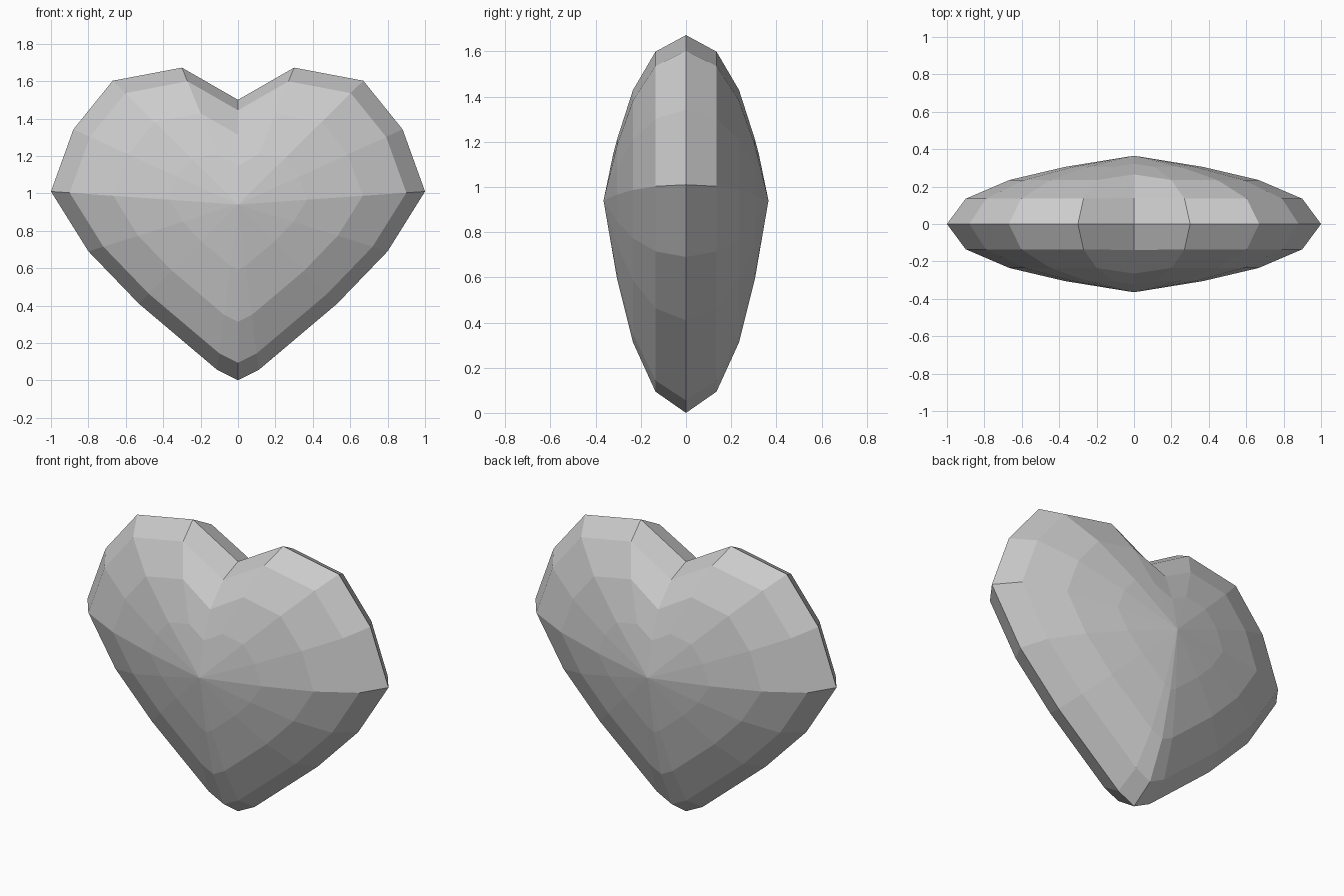
import bpy, bmesh

if "Cube" in bpy.data.objects:
    bpy.data.objects.remove(bpy.data.objects["Cube"])

# Right half of the heart outline (x, z), from the notch round to the tip
half = [(0, 1.50), (0.30, 1.672), (0.67, 1.602), (0.88, 1.342), (1.0, 1.01),
        (0.80, 0.69), (0.53, 0.41), (0.11, 0.055), (0, 0)]
outline = half + [(-x, z) for x, z in reversed(half[1:-1])]
count = len(outline)

# Domed section: (outline scale, depth, depth at the notch)
rings = [(0.90, 0.135, 0.14), (0.667, 0.235, 0.265), (0.37, 0.305, 0.322)]
centre_z, centre_y = 0.94, 0.365

bm = bmesh.new()


def add_ring(scale, depth, notch_depth, side):
    return [bm.verts.new((x * scale, side * (notch_depth if i == 0 else depth),
                          centre_z + (z - centre_z) * scale))
            for i, (x, z) in enumerate(outline)]


# Both domes share the outer edge loop
edge_loop = add_ring(1, 0, 0, 1)
for side in (-1, 1):
    previous = edge_loop
    for scale, depth, notch_depth in rings:
        ring = add_ring(scale, depth, notch_depth, side)
        for i in range(count):
            j = (i + 1) % count
            bm.faces.new((previous[i], previous[j], ring[j], ring[i]))
        previous = ring
    # Fan to the centre point
    tip = bm.verts.new((0, side * centre_y, centre_z))
    for i in range(count):
        bm.faces.new((previous[i], previous[(i + 1) % count], tip))

bmesh.ops.recalc_face_normals(bm, faces=bm.faces)
mesh = bpy.data.meshes.new("heart")
bm.to_mesh(mesh)
bm.free()
heart = bpy.data.objects.new("heart", mesh)
bpy.context.collection.objects.link(heart)
